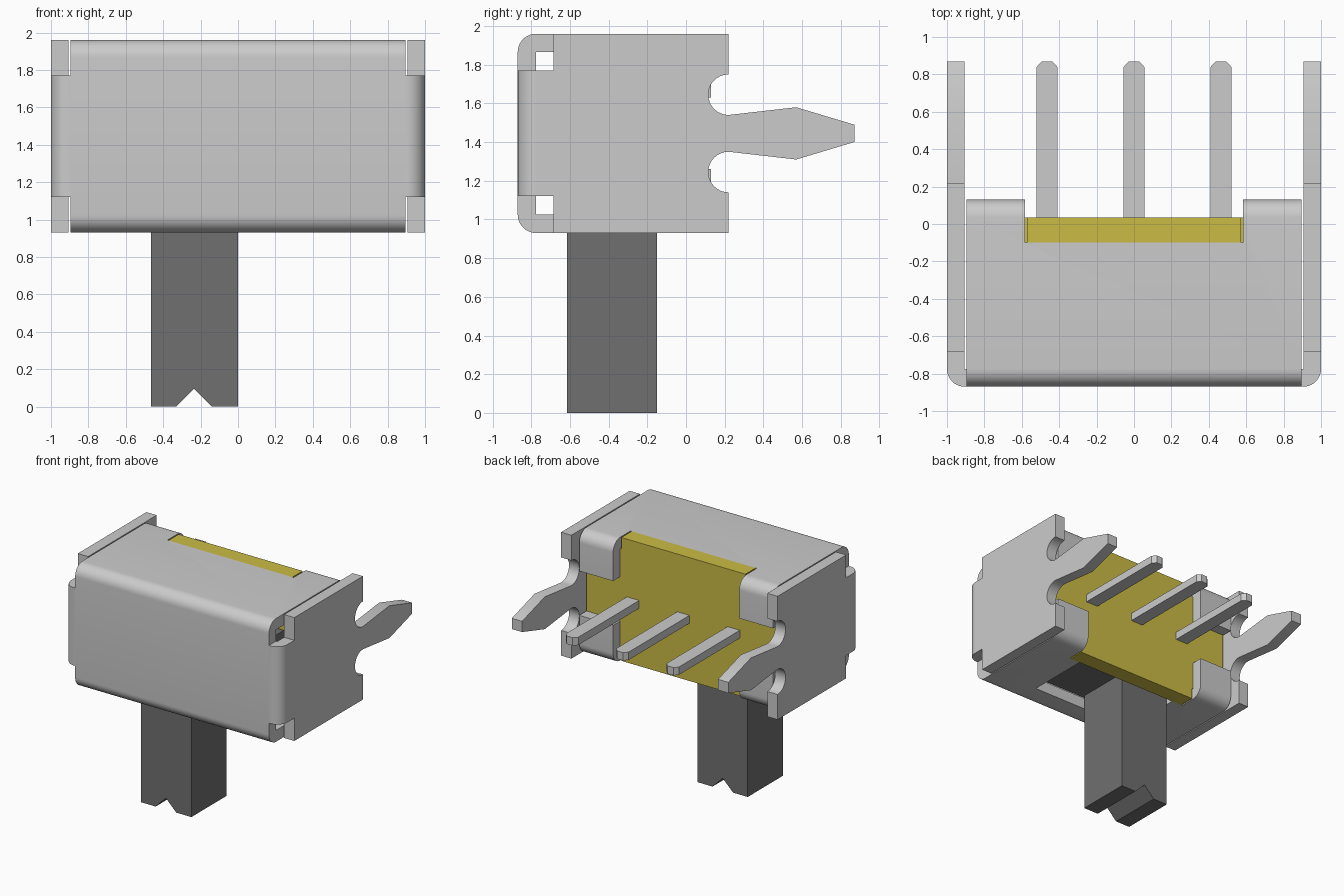
import bpy, bmesh
from math import cos, sin, radians

if "Cube" in bpy.data.objects:
    bpy.data.objects.remove(bpy.data.objects["Cube"])


def arc(cx, cy, r, a0, a1, n=10):
    return [(cx + r * cos(radians(a0 + (a1 - a0) * i / n)),
             cy + r * sin(radians(a0 + (a1 - a0) * i / n))) for i in range(n + 1)]


def prism(name, pts, axis, lo, hi, mat=None):
    """Extrude a 2D outline along an axis from lo to hi."""
    place = {'x': lambda p, t: (t, p[0], p[1]),
             'y': lambda p, t: (p[0], t, p[1]),
             'z': lambda p, t: (p[0], p[1], t)}[axis]
    bm = bmesh.new()
    a = [bm.verts.new(place(p, lo)) for p in pts]
    b = [bm.verts.new(place(p, hi)) for p in pts]
    n = len(pts)
    bm.faces.new(a)
    bm.faces.new(b[::-1])
    for i in range(n):
        j = (i + 1) % n
        bm.faces.new((a[i], b[i], b[j], a[j]))
    bmesh.ops.recalc_face_normals(bm, faces=bm.faces)
    me = bpy.data.meshes.new(name)
    bm.to_mesh(me)
    bm.free()
    ob = bpy.data.objects.new(name, me)
    bpy.context.collection.objects.link(ob)
    if mat:
        me.materials.append(mat)
    return ob


def rect(x0, x1, y0, y1):
    return [(x0, y0), (x1, y0), (x1, y1), (x0, y1)]


def activate(ob):
    bpy.ops.object.select_all(action='DESELECT')
    ob.select_set(True)
    bpy.context.view_layer.objects.active = ob


def smooth(ob):
    activate(ob)
    bpy.ops.object.shade_smooth_by_angle(angle=radians(30))


def cut(ob, cutter):
    m = ob.modifiers.new("cut", 'BOOLEAN')
    m.operation = 'DIFFERENCE'
    m.solver = 'EXACT'
    m.object = cutter
    activate(ob)
    bpy.ops.object.modifier_apply(modifier=m.name)
    bpy.data.objects.remove(cutter)


def material(name, col):
    m = bpy.data.materials.new(name)
    m.diffuse_color = (*col, 1)
    m.use_nodes = True
    m.node_tree.nodes["Principled BSDF"].inputs["Base Color"].default_value = m.diffuse_color
    return m


yellow = material("yellow_board", (0.60, 0.50, 0.06))
dark = material("dark_plastic", (0.16, 0.16, 0.16))

# Folded shell: top, front and bottom plates with back tabs
R = 0.095
profile = ([(0.035, 1.63), (0.13, 1.63)]
           + arc(0.035, 1.865, R, 0, 90) + arc(-0.775, 1.865, R, 90, 180)
           + arc(-0.775, 1.025, R, 180, 270) + arc(0.035, 1.025, R, 270, 360)
           + [(0.13, 1.26), (0.035, 1.26), (0.035, 1.025), (-0.775, 1.025),
              (-0.775, 1.865), (0.035, 1.865)])
shell = prism("shell", profile, 'x', -0.895, 0.895)
cut(shell, prism("board_gap_cutter", rect(-0.583, 0.583, -0.1, 0.3), 'z', 0.8, 2.1))
cut(shell, prism("slot_cutter", rect(-0.48, 0.48, -0.64, -0.08), 'z', 0.8, 1.2))
smooth(shell)

# Side plates with mounting legs, joined to the front by a rounded bend
side = ([(-0.775, 1.12), (-0.685, 1.12), (-0.685, 0.93), (0.22, 0.93)]
        + arc(0.22, 1.245, 0.105, 270, 90, 16)
        + [(0.57, 1.31), (0.87, 1.40), (0.87, 1.49), (0.57, 1.58)]
        + arc(0.22, 1.645, 0.105, 270, 90, 16)
        + [(0.22, 1.96), (-0.685, 1.96), (-0.685, 1.77), (-0.775, 1.77)])
for s, label in ((-1, "left"), (1, "right")):
    smooth(prism(label + "_side_plate", side, 'x', *sorted((s * 0.905, s))))
    bend = [(0.895, -0.775), (0.895, -0.87)] + arc(0.905, -0.775, R, -90, 0)
    smooth(prism(label + "_corner_bend", [(s * x, y) for x, y in bend], 'z', 1.12, 1.77))

# Contact board: tall centre, shorter ends tucked behind the tabs
quarter = [(0.895, 1.865), (0.573, 1.865), (0.573, 1.96)]
top = quarter + [(-x, z) for x, z in quarter[::-1]]
board = top + [(x, 2.89 - z) for x, z in top[::-1]]
prism("contact_board", board, 'y', -0.1, 0.035, yellow)

# Three terminal pins with chamfered tips
for i, x in enumerate((-0.465, 0, 0.465)):
    pin = [(x - 0.057, 0.03), (x + 0.057, 0.03), (x + 0.057, 0.838),
           (x + 0.028, 0.87), (x - 0.028, 0.87), (x - 0.057, 0.838)]
    prism(f"terminal_pin_{i + 1}", pin, 'z', 1.412, 1.478)

# Slider inside the shell and its handle with a notched end
prism("slider", rect(-0.7, 0.5, -0.64, -0.11), 'z', 1.03, 1.5, dark)
handle = [(-0.465, 0), (-0.33, 0), (-0.235, 0.095), (-0.14, 0), (0, 0),
          (0, 1.05), (-0.465, 1.05)]
prism("slide_handle", handle, 'y', -0.615, -0.15, dark)
